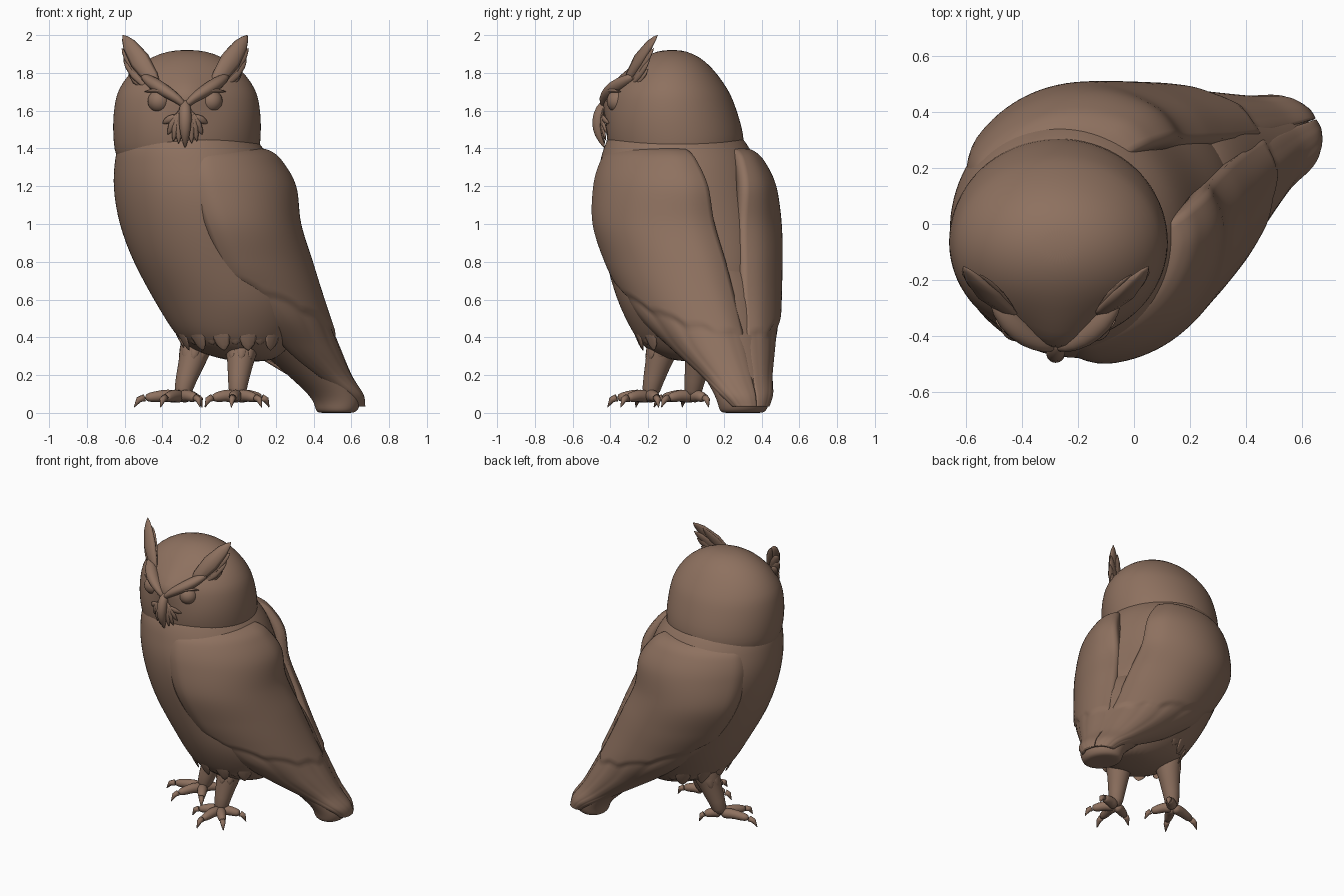
import bpy, bmesh, math
from mathutils import Vector

if "Cube" in bpy.data.objects:
    bpy.data.objects.remove(bpy.data.objects["Cube"])

brown = bpy.data.materials.new("owl_brown")
brown.diffuse_color = (0.27, 0.165, 0.115, 1)
brown.use_nodes = True
brown.node_tree.nodes["Principled BSDF"].inputs["Base Color"].default_value = brown.diffuse_color

CX = -0.28                       # head centre line
C30, S30 = math.cos(math.radians(30)), math.sin(math.radians(30))


def body_pt(u, v, z):
    """Body frame (u = towards tail, v = towards right wing) to world."""
    return Vector((C30 * u + S30 * v, S30 * u - C30 * v, z))


def build(name, shells, subsurf=0):
    """Object made of one or more closed shells, each a list of rings."""
    bm = bmesh.new()
    for rings in shells:
        vr = [[bm.verts.new(p) for p in ring] for ring in rings]
        n = len(vr[0])
        for a, b in zip(vr, vr[1:]):
            for i in range(n):
                j = (i + 1) % n
                bm.faces.new((a[i], a[j], b[j], b[i]))
        bm.faces.new(vr[0][::-1])
        bm.faces.new(vr[-1])
    bmesh.ops.recalc_face_normals(bm, faces=bm.faces)
    for f in bm.faces:
        f.smooth = True
    me = bpy.data.meshes.new(name)
    bm.to_mesh(me)
    bm.free()
    me.materials.append(brown)
    ob = bpy.data.objects.new(name, me)
    bpy.context.collection.objects.link(ob)
    if subsurf:
        m = ob.modifiers.new("smooth", 'SUBSURF')
        m.levels = m.render_levels = subsurf
    return ob


def circle(n):
    return [(math.cos(2 * math.pi * i / n), math.sin(2 * math.pi * i / n)) for i in range(n)]


def tube(pts, radii, flat=1.0, up=(0, 0.3, 1), n=10):
    """Rings round a path; flat squeezes them along up."""
    pts = [Vector(p) for p in pts]
    rings = []
    for i, p in enumerate(pts):
        t = (pts[min(i + 1, len(pts) - 1)] - pts[max(i - 1, 0)]).normalized()
        side = t.cross(Vector(up)).normalized()
        nrm = side.cross(t)
        rings.append([p + side * radii[i] * c + nrm * radii[i] * flat * s for c, s in circle(n)])
    return rings


def feather(a, b, w, up, flat=0.3, bow=0.0):
    """Leaf-shaped feather from a to b."""
    a, b, up = Vector(a), Vector(b), Vector(up).normalized()
    prof = [(0, .3), (.2, .75), (.5, 1), (.8, .7), (.93, .35), (1, .03)]
    pts = [a.lerp(b, t) + up * bow * 4 * t * (1 - t) for t, _ in prof]
    return tube(pts, [w * k for _, k in prof], flat, up, 8)


def body_rings(rows):
    return [[body_pt(u + a * c, v + b * s, z) for c, s in circle(24)] for z, u, v, a, b in rows]


# Body: z, u centre, v centre, half length, half width
build("body", [body_rings([
    (.27, .09, -.01, .10, .10), (.31, .04, -.02, .21, .20), (.36, .015, -.03, .29, .27),
    (.45, .02, -.035, .37, .33), (.6, -.005, -.05, .425, .41), (.8, -.08, -.067, .465, .44),
    (1.0, -.16, -.08, .455, .47), (1.2, -.205, -.083, .445, .465), (1.33, -.225, -.085, .42, .42),
    (1.42, -.25, -.083, .385, .385), (1.55, -.27, -.08, .28, .30)])], 2)

# Tail, with the rump it grows out of
build("tail", [body_rings([
    (.85, .05, -.06, .26, .26), (.7, .11, -.055, .33, .33), (.5, .26, -.05, .26, .30),
    (.35, .38, -.04, .205, .245), (.2, .505, -.02, .16, .185), (.08, .61, .0, .125, .15),
    (.02, .605, .0, .11, .135), (0, .60, .0, .09, .12), (0, .60, .0, .05, .07)])], 2)


# Head: z, y centre, half width, half depth, with a narrow forward forehead and face
def head_ring(z, y, rx, ry):
    ring = []
    for c, s in circle(40):
        push = .055 * math.exp(-(rx * c / .11) ** 2 - ((z - 1.69) / .09) ** 2) if s < 0 else 0
        ring.append(Vector((CX + .01 + rx * c, y + ry * s - push, z)))
    return ring


build("head", [[head_ring(*r) for r in [
    (1.28, -.05, .33, .31), (1.36, -.05, .38, .35), (1.43, -.053, .39, .365),
    (1.52, -.065, .394, .36), (1.60, -.073, .389, .343), (1.66, -.077, .379, .325),
    (1.71, -.08, .365, .305), (1.79, -.08, .315, .25), (1.86, -.078, .235, .185),
    (1.905, -.075, .14, .11), (1.922, -.075, .05, .04)]]], 1)

# Wings wrap the body from the breast to the middle of the back.
# z, u centre, v centre, half length, half width, u of the front edge, angle of the back edge
WING = [(1.405, -.20, -.085, .33, .33, -.36, .5), (1.385, -.20, -.085, .40, .385, -.41, .42),
        (1.33, -.19, -.085, .45, .435, -.44, .34), (1.2, -.16, -.083, .49, .485, -.45, .25),
        (1.0, -.13, -.08, .48, .51, -.40, .18), (.8, -.05, -.07, .475, .475, -.30, .12),
        (.65, .04, -.06, .44, .435, -.19, .08), (.5, .14, -.05, .40, .385, .0, .05),
        (.35, .32, -.035, .285, .29, .16, .03), (.2, .50, -.02, .175, .20, .40, .02),
        (.1, .62, -.005, .12, .155, .58, .02), (.035, .68, .0, .075, .11, .66, .02)]


def wing_row(s):
    """Smooth (Catmull-Rom) row of the wing table."""
    i = min(int(s), len(WING) - 2)
    f = s - i
    p = [WING[min(max(i + k, 0), len(WING) - 1)] for k in (-1, 0, 1, 2)]
    return [.5 * (2 * b + (c - a) * f + (2 * a - 5 * b + 4 * c - d) * f * f
                  + (3 * b - a - 3 * c + d) * f ** 3) for a, b, c, d in zip(*p)]


def wing_ring(side, s, n=36):
    z, u0, v0, a, b, uf, end = wing_row(s)
    start = math.acos(max(-.98, min(.9, (uf - u0) / a)))
    outer, inner = [], []
    for k in range(n + 1):
        q = k / n
        th = start + (end - start) * q
        edge = min(1, q / .12, (1 - q) / .16)
        r = .94 + .06 * math.sin(edge * math.pi / 2)
        # Step below the ragged lower edge of the covert feathers
        u = u0 + a * math.cos(th)
        line = .62 - .36 * u + .022 * abs(math.sin(th * 7))
        r -= .03 * min(1, max(0, (line - z) / .02)) * max(0, 1 - (line - z) / .3)
        # Long grooves between the flight feathers
        if z < line:
            r -= .012 * abs(math.sin(q * math.pi * 5)) ** 6
        outer.append(body_pt(u0 + a * r * math.cos(th), v0 + side * b * r * math.sin(th), z))
        inner.append(body_pt(u0 + a * .8 * math.cos(th), v0 + side * b * .8 * math.sin(th), z))
    return outer + inner[::-1]


STEPS = 88
for side, word in ((1, "right"), (-1, "left")):
    build("wing_" + word, [[wing_ring(side, (len(WING) - 1) * k / STEPS)
                            for k in range(STEPS + 1)]])

# Face, mirrored about the head centre line
for m, word in ((1, "right"), (-1, "left")):
    def hp(x, y, z):
        return Vector((CX + m * x, y, z))
    # Eye
    bpy.ops.mesh.primitive_uv_sphere_add(segments=24, ring_count=16, radius=.06,
                                         location=hp(.138, -.36, 1.65))
    eye = bpy.context.object
    eye.name = "eye_" + word
    eye.data.materials.append(brown)
    bpy.ops.object.shade_smooth()
    # Heavy brow over the eye and lower eye rim
    build("brow_" + word, [
        tube([hp(0, -.435, 1.62), hp(.035, -.435, 1.66), hp(.10, -.405, 1.70),
              hp(.17, -.345, 1.745), hp(.23, -.26, 1.79)], [.02, .03, .045, .05, .02], .8),
        tube([hp(.04, -.43, 1.665), hp(.09, -.415, 1.695), hp(.15, -.40, 1.71),
              hp(.22, -.34, 1.70)], [.008, .022, .022, .006], .6)], 1)
    build("eye_rim_" + word, [tube([hp(.138 + .066 * math.cos(a), -.375 + .035 * max(0, math.cos(a)),
                                       1.648 + .062 * math.sin(a))
                                    for a in [math.pi * (1 + k / 8) for k in range(9)]],
                                   [.004] + [.011] * 7 + [.004], n=8)])
    # Ear tuft of several feathers
    up = (m * .3, -.8, .3)
    build("ear_tuft_" + word, [
        feather(hp(.14, -.33, 1.72), hp(.33, -.15, 2.0), .055, up, .45, .015),
        feather(hp(.15, -.32, 1.73), hp(.27, -.18, 1.965), .036, up, .4),
        feather(hp(.17, -.31, 1.73), hp(.335, -.17, 1.93), .04, up, .4),
        feather(hp(.19, -.30, 1.72), hp(.325, -.19, 1.875), .036, up, .4),
        feather(hp(.20, -.29, 1.72), hp(.30, -.2, 1.82), .035, up, .4)])
    # Bristles beside the beak
    build("bristles_" + word, [feather(hp(.025 + .008 * k, -.44, 1.61 - .012 * k),
                                       hp(.035 + .028 * k, -.43 + .008 * k, 1.425 + .012 * k * k),
                                       .02, (0, -1, 0), .5, .01) for k in range(4)])

build("beak", [tube([(CX, -.41, 1.66), (CX, -.45, 1.61), (CX, -.468, 1.54), (CX, -.462, 1.47),
                     (CX, -.43, 1.40)], [.02, .034, .036, .026, .003], 1, (0, -1, .2), 14)], 1)

# Legs, feet with toes and claws: path, then toe tip offsets
LEGS = {"right": ([(.03, -.09, .47), (.02, -.13, .32), (0, -.175, .17), (-.005, -.195, .07)],
                  [(-.17, -.07), (-.03, -.22), (.13, -.15), (.17, .05)]),
        "left": ([(-.19, .10, .50), (-.225, .075, .32), (-.28, .045, .17), (-.30, .03, .07)],
                 [(-.25, -.05), (-.11, -.20), (.10, -.16), (.11, .09)])}
for word, (path, toes) in LEGS.items():
    build("leg_" + word, [tube(path, [.12, .08, .055, .045], 1, (0, 1, 0), 14)], 1)
    a = Vector(path[-1])
    shells, claws = [], []
    for dx, dy in toes:
        p = [a + Vector((dx * f, dy * f, dz)) for f, dz in
             ((0, .01), (.3, .025), (.55, .015), (.78, .01), (.9, .0), (1, -.04))]
        shells.append(tube(p[:4], [.04, .034, .031, .022], n=10))
        claws.append(tube(p[3:], [.02, .017, .002], n=8))
    build("foot_" + word, shells, 1)
    build("claws_" + word, claws)
    # Ragged thigh feathers
    tufts = []
    for level, r in ((0, .075), (1, .055)):
        for k in range(8):
            t = 2 * math.pi * (k + .5 * level) / 8
            d = Vector((math.cos(t), math.sin(t), 0))
            top = Vector(path[1]).lerp(Vector(path[0]), .5 if level == 0 else 0)
            low = Vector(path[1]).lerp(Vector(path[2]), .25 if level == 0 else .75)
            tufts.append(feather(top + d * r, low + d * (r - .005), .03, d, .4))
    build("thigh_feathers_" + word, tufts)

# Ragged hem of belly feathers
hem = []
for k in range(16):
    t = math.pi * (.45 + 1.1 * k / 15)
    c, s = math.cos(t), math.sin(t)
    hem.append(feather(body_pt(.01 + .35 * c, -.04 + .32 * s, .49),
                       body_pt(.02 + .285 * c, -.03 + .265 * s, .33 + .03 * (k % 2)), .05,
                       body_pt(c, s, -.4), .2))
build("belly_feathers", hem)
